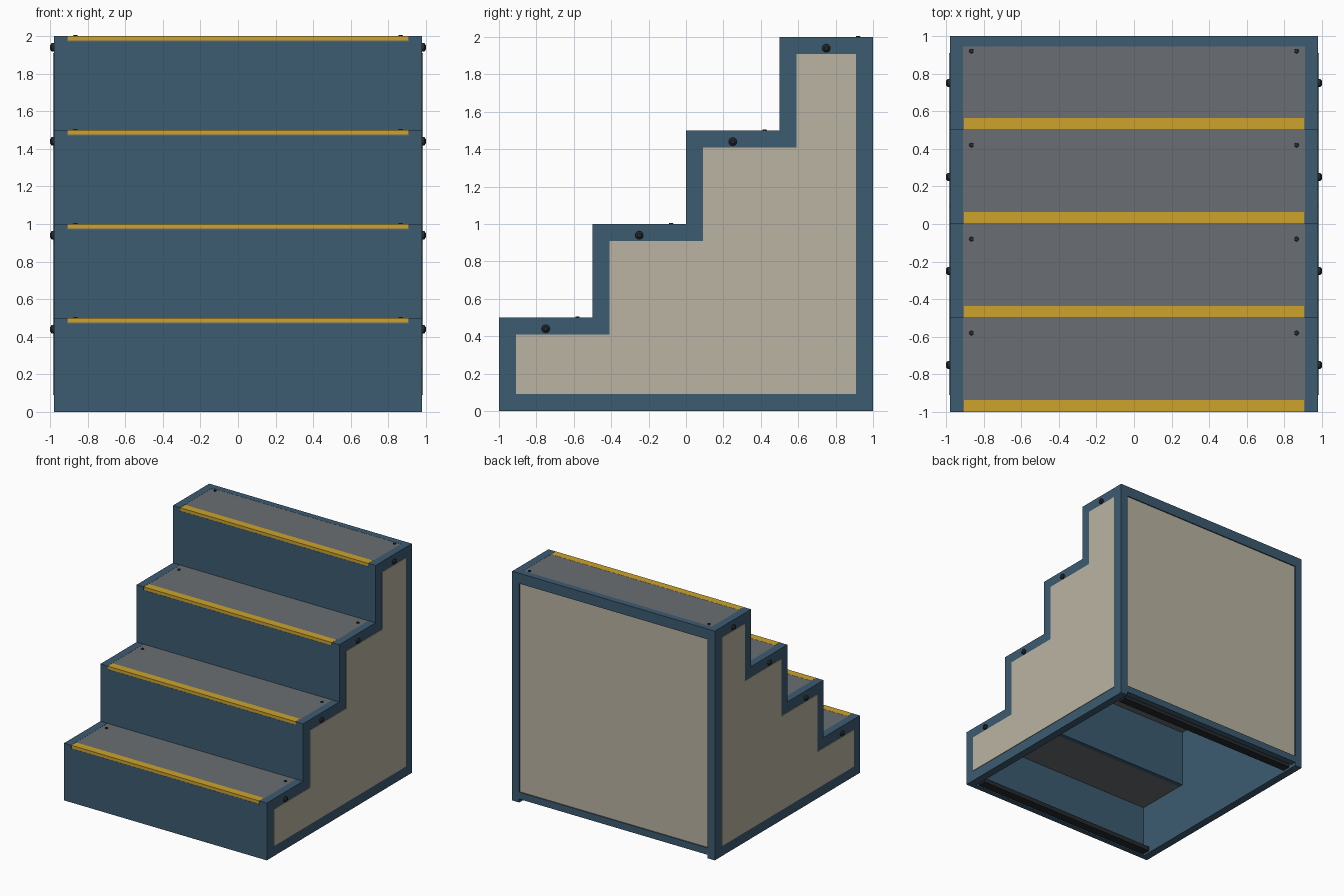
import bpy, bmesh, math
from mathutils import Matrix

if "Cube" in bpy.data.objects:
    bpy.data.objects.remove(bpy.data.objects["Cube"])


def material(name, rgb):
    lin = [((c / 255 + 0.055) / 1.055) ** 2.4 for c in rgb]
    m = bpy.data.materials.new(name)
    m.diffuse_color = (*lin, 1)
    m.use_nodes = True
    m.node_tree.nodes["Principled BSDF"].inputs["Base Color"].default_value = m.diffuse_color
    return m


BLUE = material("blue frame", (60, 91, 113))
CREAM = material("cream panel", (187, 180, 162))
GREY = material("grey tread", (106, 110, 115))
YELLOW = material("yellow nosing", (205, 163, 45))
DARK = material("dark hardware", (38, 41, 45))


def finish(bm, name, mat):
    bmesh.ops.recalc_face_normals(bm, faces=bm.faces[:])
    me = bpy.data.meshes.new(name)
    bm.to_mesh(me)
    bm.free()
    me.materials.append(mat)
    ob = bpy.data.objects.new(name, me)
    bpy.context.collection.objects.link(ob)
    return ob


def box(name, mat, x, y, z):
    """Box from (min, max) ranges."""
    bm = bmesh.new()
    bmesh.ops.create_cube(bm, size=1)
    for v in bm.verts:
        v.co = [r[0] if c < 0 else r[1] for c, r in zip(v.co, (x, y, z))]
    return finish(bm, name, mat)


def stair_plate(name, mat, x0, x1, inset):
    """Stair-shaped side profile, inset evenly, extruded along x."""
    d = inset
    pts = [(-1 + d, d)]
    for i in range(4):
        y, z = -1 + 0.5 * i + d, 0.5 * (i + 1) - d
        if i:
            pts.append((y, z - 0.5))
        pts.append((y, z))
    pts += [(1 - d, 2 - d), (1 - d, d)]
    bm = bmesh.new()
    face = bm.faces.new([bm.verts.new((x0, y, z)) for y, z in pts])
    ext = bmesh.ops.extrude_face_region(bm, geom=[face])
    for g in ext["geom"]:
        if isinstance(g, bmesh.types.BMVert):
            g.co.x = x1
    return finish(bm, name, mat)


def stud(name, r1, r2, depth, loc, axis_x=0):
    """Small fastener; axis_x is +1/-1 to point sideways, 0 to point up."""
    bm = bmesh.new()
    rot = Matrix.Rotation(axis_x * math.pi / 2, 4, 'Y')
    bmesh.ops.create_cone(bm, cap_ends=True, segments=12, radius1=r1, radius2=r2,
                          depth=depth, matrix=Matrix.Translation(loc) @ rot)
    return finish(bm, name, DARK)


# side stringers, cream side panels and bolts
for s, side in ((-1, "left"), (1, "right")):
    stair_plate(side + "_stringer", BLUE, s * 0.91, s * 0.978, 0)
    stair_plate(side + "_side_panel", CREAM, s * 0.97, s * 0.983, 0.09)
    for i in range(4):
        y, z = -0.75 + 0.5 * i, 0.44 + 0.5 * i
        stud(f"{side}_bolt_{i + 1}", 0.022, 0.022, 0.014, (s * 0.984, y, z), s)
        stud(f"{side}_bolt_cap_{i + 1}", 0.022, 0.011, 0.009, (s * 0.9955, y, z), s)

# steps: riser, tread, nosing strip and tread screws
for i in range(4):
    y, z = -1 + 0.5 * i, 0.5 * i
    n = i + 1
    top = z + 0.5
    box(f"riser_{n}", BLUE, (-0.91, 0.91), (y, y + 0.04), (z - (0.04 if i else 0), top - 0.03))
    box(f"tread_{n}", GREY, (-0.91, 0.91), (y + 0.001, y + (0.5 if i < 3 else 0.945)
        if i < 3 else 0.945), (top - 0.04, top - 0.001))
    box(f"nosing_{n}", YELLOW, (-0.905, 0.905), (y - 0.001, y + 0.065), (top - 0.025, top))
    for s in (-1, 1):
        stud(f"tread_screw_{n}_{'right' if s > 0 else 'left'}", 0.013, 0.011, 0.01,
             (s * 0.865, y + 0.42, top + 0.001))

# back panel with its top and bottom beams
box("back_panel", CREAM, (-0.91, 0.91), (0.96, 0.99), (0.08, 1.92))
box("back_top_beam", BLUE, (-0.91, 0.91), (0.945, 1.0), (1.91, 2.0))
box("back_bottom_beam", BLUE, (-0.91, 0.91), (0.945, 1.0), (0.03, 0.09))

# rubber runners under the front and back
for s, side in ((-1, "front"), (1, "back")):
    box(side + "_runner", DARK, (-0.89, 0.89), sorted((s * 0.87, s * 0.945)), (0.0, 0.04))
